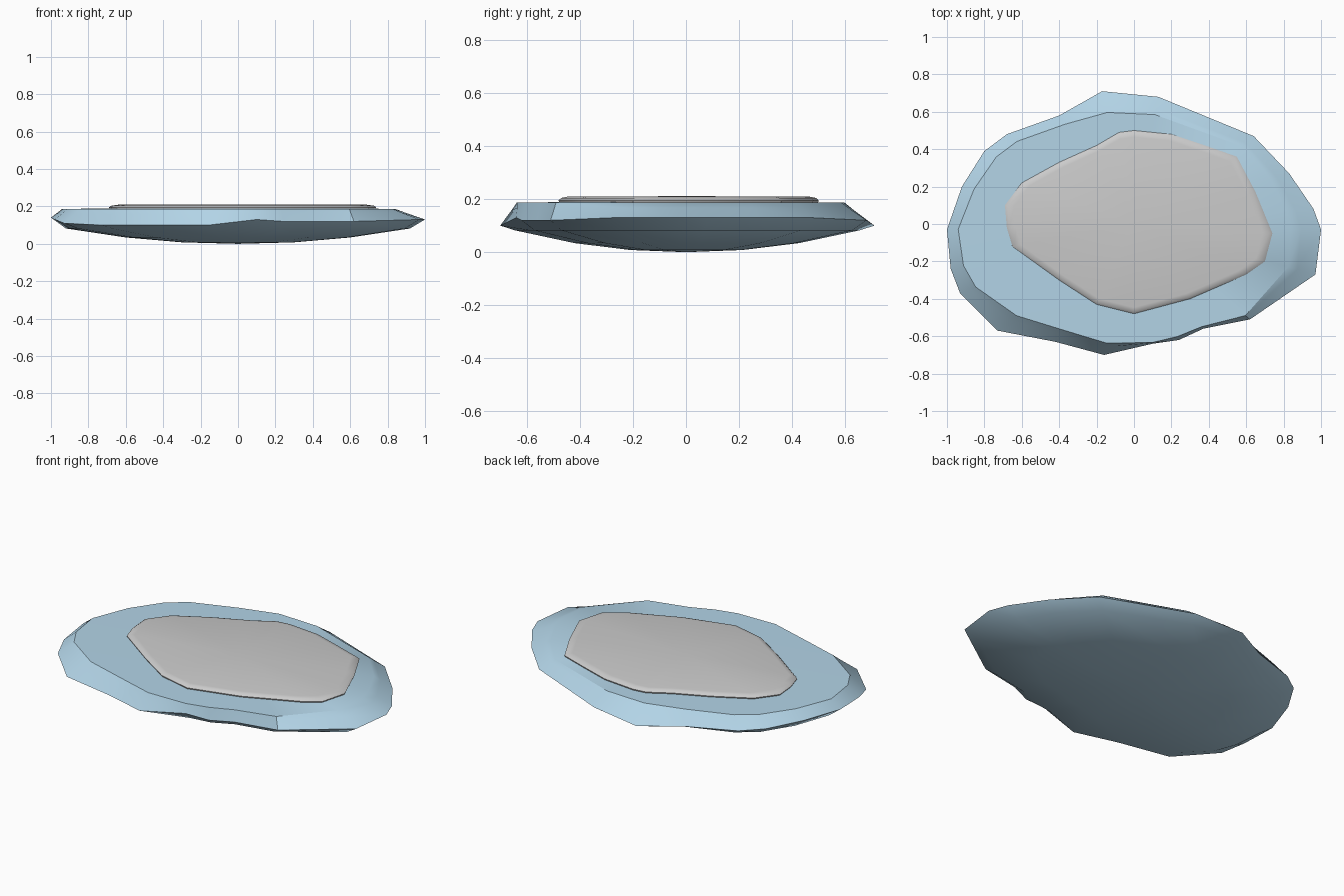
import bpy, bmesh, math

# Ice outline: x, y, rim height, scale of the upper edge at that point
RIM = [
    (-1.00, -0.03, 0.14, 0.94), (-0.92, 0.20, 0.14, 0.93), (-0.80, 0.39, 0.13, 0.92),
    (-0.68, 0.48, 0.12, 0.92), (-0.40, 0.58, 0.11, 0.92), (-0.17, 0.71, 0.10, 0.84),
    (0.13, 0.68, 0.12, 0.86), (0.64, 0.47, 0.13, 0.89), (0.83, 0.27, 0.13, 0.88),
    (0.96, 0.08, 0.13, 0.85), (1.00, -0.03, 0.13, 0.84), (0.97, -0.27, 0.13, 0.85),
    (0.62, -0.51, 0.12, 0.96), (0.37, -0.56, 0.12, 0.98), (0.24, -0.62, 0.12, 0.97),
    (0.10, -0.64, 0.13, 0.99), (-0.16, -0.70, 0.10, 0.91), (-0.42, -0.63, 0.10, 0.90),
    (-0.73, -0.57, 0.10, 0.86), (-0.93, -0.37, 0.11, 0.91), (-0.98, -0.24, 0.13, 0.93),
]
# Snow outline
SNOW = [
    (-0.69, 0.10), (-0.60, 0.22), (-0.40, 0.33), (-0.20, 0.42), (-0.08, 0.49),
    (0.00, 0.50), (0.20, 0.48), (0.38, 0.42), (0.55, 0.36), (0.65, 0.17),
    (0.74, -0.05), (0.70, -0.20), (0.60, -0.27), (0.30, -0.40), (0.00, -0.48),
    (-0.20, -0.43), (-0.40, -0.30), (-0.65, -0.12), (-0.68, -0.02),
]


def loft(name, rings, bottom, top, color=None):
    """Skin stacked rings and close both ends with a centre point."""
    bm = bmesh.new()
    rows = [[bm.verts.new(p) for p in ring] for ring in rings]
    n = len(rows[0])
    low, high = bm.verts.new((0, 0, bottom)), bm.verts.new((0, 0, top))
    for i in range(n):
        j = (i + 1) % n
        for a, b in zip(rows, rows[1:]):
            bm.faces.new((a[i], a[j], b[j], b[i]))
        bm.faces.new((low, rows[0][j], rows[0][i]))
        bm.faces.new((high, rows[-1][i], rows[-1][j]))
    bmesh.ops.recalc_face_normals(bm, faces=bm.faces)
    mesh = bpy.data.meshes.new(name)
    bm.to_mesh(mesh)
    bm.free()
    obj = bpy.data.objects.new(name, mesh)
    bpy.context.collection.objects.link(obj)
    if color:
        mat = bpy.data.materials.new(name + "_blue")
        mat.diffuse_color = color
        mesh.materials.append(mat)
    bpy.ops.object.select_all(action='DESELECT')
    obj.select_set(True)
    bpy.context.view_layer.objects.active = obj
    bpy.ops.object.shade_smooth_by_angle(angle=math.radians(35))


# Floating ice slab: shallow keel, jagged rim, flat top
def keel(s, z):
    return [(x * s, y * s, z) for x, y, _, _ in RIM]


rim = [(x, y, z) for x, y, z, _ in RIM]
shoulder = [(x * (1 + 2 * s) / 3 + 0, y * (1 + 2 * s) / 3, z + (0.187 - z) * 0.65)
            for x, y, z, s in RIM]
edge = [(x * s, y * s, 0.187) for x, y, _, s in RIM]
loft("ice_floe", [keel(0.30, 0.008), keel(0.60, 0.034), keel(0.92, 0.082), rim, shoulder, edge],
     0.0, 0.192, (0.45, 0.66, 0.80, 1))

# Snow layer with a softened edge
loft("snow_cap", [[(x * s, y * s, z) for x, y in SNOW]
                  for s, z in ((0.99, 0.18), (1.0, 0.195), (0.98, 0.204), (0.93, 0.209))],
     0.18, 0.211)
